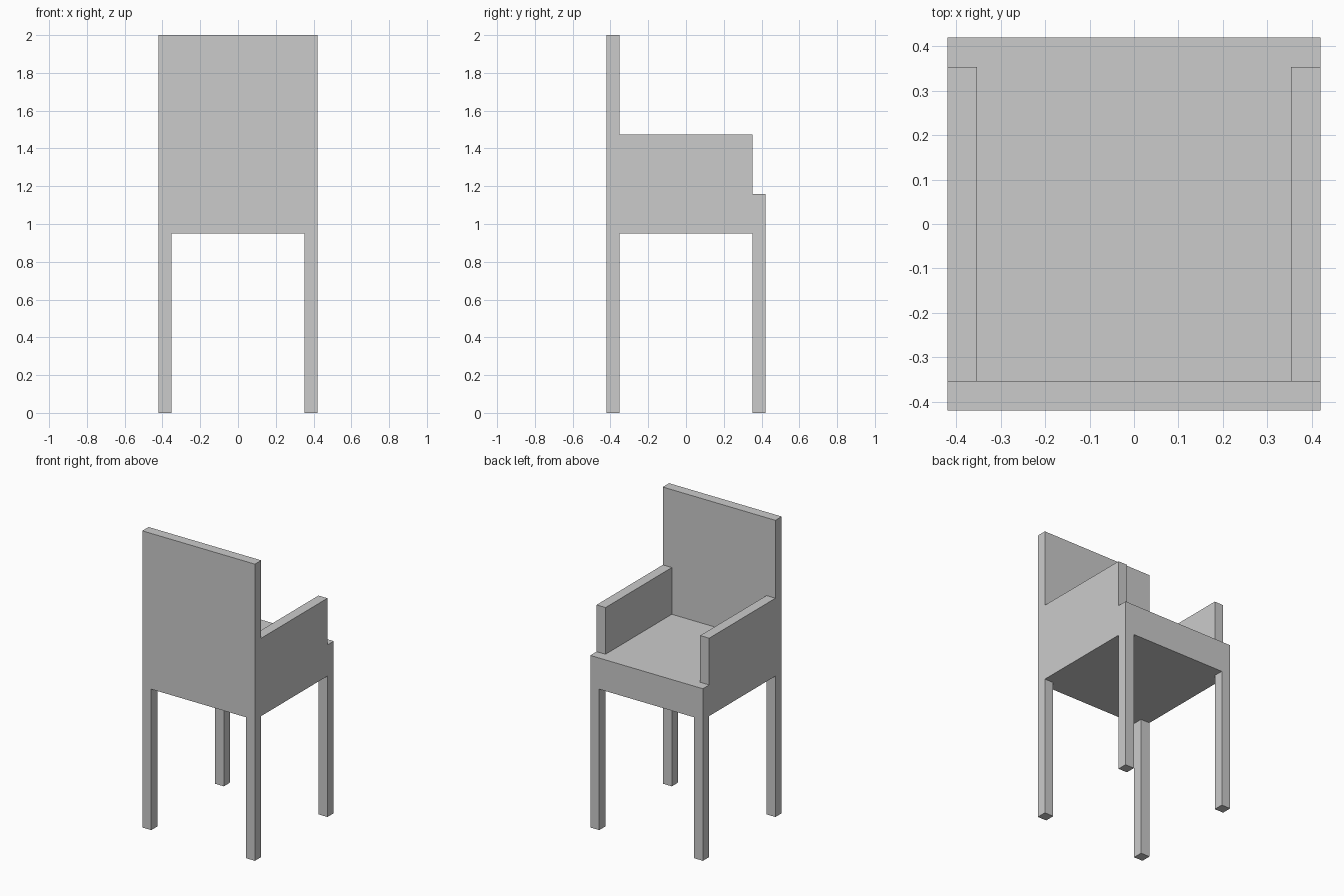
import bpy
import bmesh
from mathutils import Vector

if "Cube" in bpy.data.objects:
    bpy.data.objects.remove(bpy.data.objects["Cube"])

HALF = 0.42      # half width and depth of the chair
INNER = 0.353    # inner side of legs, arms and backrest
SEAT_BOTTOM, SEAT_TOP = 0.95, 1.16
ARM_TOP, BACK_TOP = 1.475, 2.0


def box(name, low, high):
    """Axis-aligned box between two corners."""
    low, high = Vector(low), Vector(high)
    bm = bmesh.new()
    bmesh.ops.create_cube(bm, size=1)
    bmesh.ops.scale(bm, vec=high - low, verts=bm.verts)
    mesh = bpy.data.meshes.new(name)
    bm.to_mesh(mesh)
    bm.free()
    obj = bpy.data.objects.new(name, mesh)
    obj.location = (low + high) / 2
    bpy.context.collection.objects.link(obj)
    return obj


# Seat slab and tall backrest
box("seat", (-HALF, -HALF, SEAT_BOTTOM), (HALF, HALF, SEAT_TOP))
box("backrest", (-HALF, -HALF, SEAT_TOP), (HALF, -INNER, BACK_TOP))

for side, x0, x1 in (("left", -HALF, -INNER), ("right", INNER, HALF)):
    # Armrest panel, stopping short of the open edge of the seat
    box(f"{side}_armrest", (x0, -INNER, SEAT_TOP), (x1, INNER, ARM_TOP))
    # Legs at both ends of this side
    for end, y0, y1 in (("front", -HALF, -INNER), ("back", INNER, HALF)):
        box(f"{end}_{side}_leg", (x0, y0, 0), (x1, y1, SEAT_BOTTOM))
